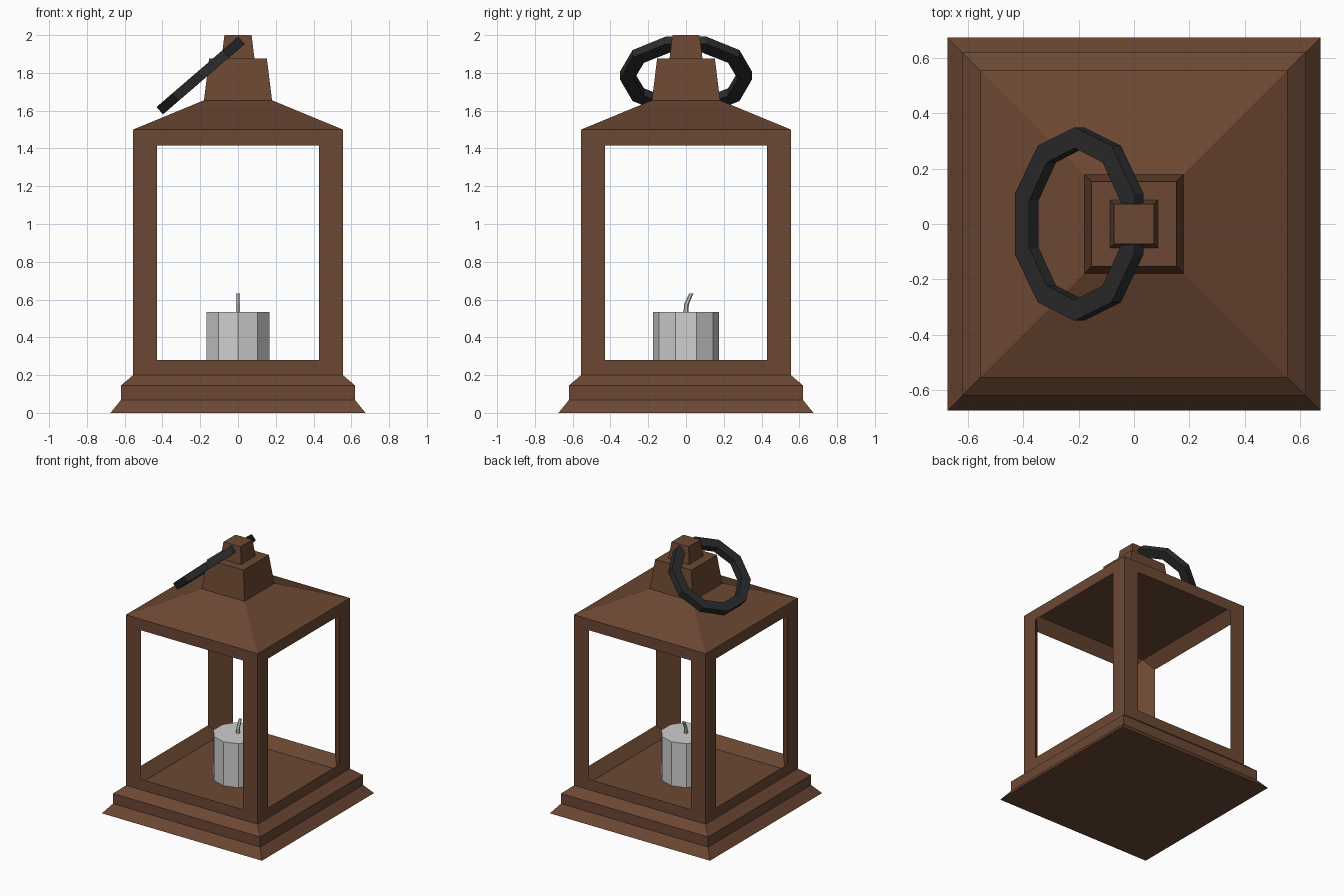
import bpy, bmesh, math
from mathutils import Vector

if "Cube" in bpy.data.objects:
    bpy.data.objects.remove(bpy.data.objects["Cube"])


def material(name, rgb):
    m = bpy.data.materials.new(name)
    m.diffuse_color = (*rgb, 1)
    m.use_nodes = True
    m.node_tree.nodes["Principled BSDF"].inputs["Base Color"].default_value = m.diffuse_color
    return m


WOOD = material("brown wood", (0.15, 0.064, 0.033))
IRON = material("black iron", (0.024, 0.025, 0.026))
WAX = material("pale grey wax", (0.62, 0.62, 0.62))


def finish(name, bm, mat):
    bmesh.ops.remove_doubles(bm, verts=bm.verts, dist=0.0005)
    bmesh.ops.recalc_face_normals(bm, faces=bm.faces)
    me = bpy.data.meshes.new(name)
    bm.to_mesh(me)
    bm.free()
    me.materials.append(mat)
    ob = bpy.data.objects.new(name, me)
    bpy.context.collection.objects.link(ob)
    return ob


def loft(name, rings, mat, closed=False):
    """Skin a list of point rings; cap the ends unless closed."""
    bm = bmesh.new()
    vs = [[bm.verts.new(p) for p in r] for r in rings]
    pairs = list(zip(vs, vs[1:])) + ([(vs[-1], vs[0])] if closed else [])
    n = len(vs[0])
    for a, b in pairs:
        for i in range(n):
            j = (i + 1) % n
            bm.faces.new((a[i], a[j], b[j], b[i]))
    if not closed:
        bm.faces.new(vs[0])
        bm.faces.new(vs[-1])
    return finish(name, bm, mat)


def square(h, z):
    return [(-h, -h, z), (h, -h, z), (h, h, z), (-h, h, z)]


def circle(r, c, n):
    return [(c[0] + r * math.sin(math.tau * k / n),
             c[1] - r * math.cos(math.tau * k / n), c[2]) for k in range(n)]


# stepped base, its top is the floor
loft("base", [square(h, z) for h, z in
              ((0.675, 0), (0.62, 0.068), (0.62, 0.145), (0.555, 0.2))], WOOD)

# roof, chimney block and top knob; its underside is the ceiling
loft("roof", [square(h, z) for h, z in
              ((0.555, 1.5), (0.18, 1.655), (0.153, 1.875),
               (0.087, 1.875), (0.072, 2.0))], WOOD)

# open frame: chamfered posts and rails around four windows
bm = bmesh.new()
for k in range(4):
    ca, sa = [(1, 0), (0, 1), (-1, 0), (0, -1)][k]

    def rect(h, y, z0, z1):
        pts = [(-h, y, z0), (h, y, z0), (h, y, z1), (-h, y, z1)]
        return [bm.verts.new((ca * x - sa * w, sa * x + ca * w, z)) for x, w, z in pts]

    loops = [rect(0.555, -0.555, 0.2, 1.5),
             rect(0.43, -0.555, 0.28, 1.415),
             rect(0.4925, -0.4925, 0.2, 1.5)]
    for a, b in zip(loops, loops[1:]):
        for i in range(4):
            j = (i + 1) % 4
            bm.faces.new((a[i], a[j], b[j], b[i]))
finish("frame", bm, WOOD)

# candle and bent wick
loft("candle", [circle(0.176, (0, 0, z), 10) for z in (0.2, 0.535)], WAX)
loft("wick", [circle(r, (0, y, z), 6) for r, y, z in
              ((0.013, 0, 0.52), (0.013, 0.002, 0.575), (0.011, 0.028, 0.632))], WAX)

# tilted ten-sided oval carrying ring through the knob
centre = Vector((-0.198, 0, 1.786))
along = Vector((0.758, 0, 0.652))
up = Vector((-0.652, 0, 0.758))
side = Vector((0, 1, 0))
rings = []
for k in range(10):
    c, s = math.cos(math.tau * k / 10), math.sin(math.tau * k / 10)
    rings.append([centre + side * (ry * c) + along * (rx * s) + up * h
                  for ry, rx, h in ((0.35, 0.3, -0.026), (0.35, 0.3, 0.026),
                                    (0.275, 0.228, 0.026), (0.275, 0.228, -0.026))])
loft("carrying_ring", rings, IRON, closed=True)
